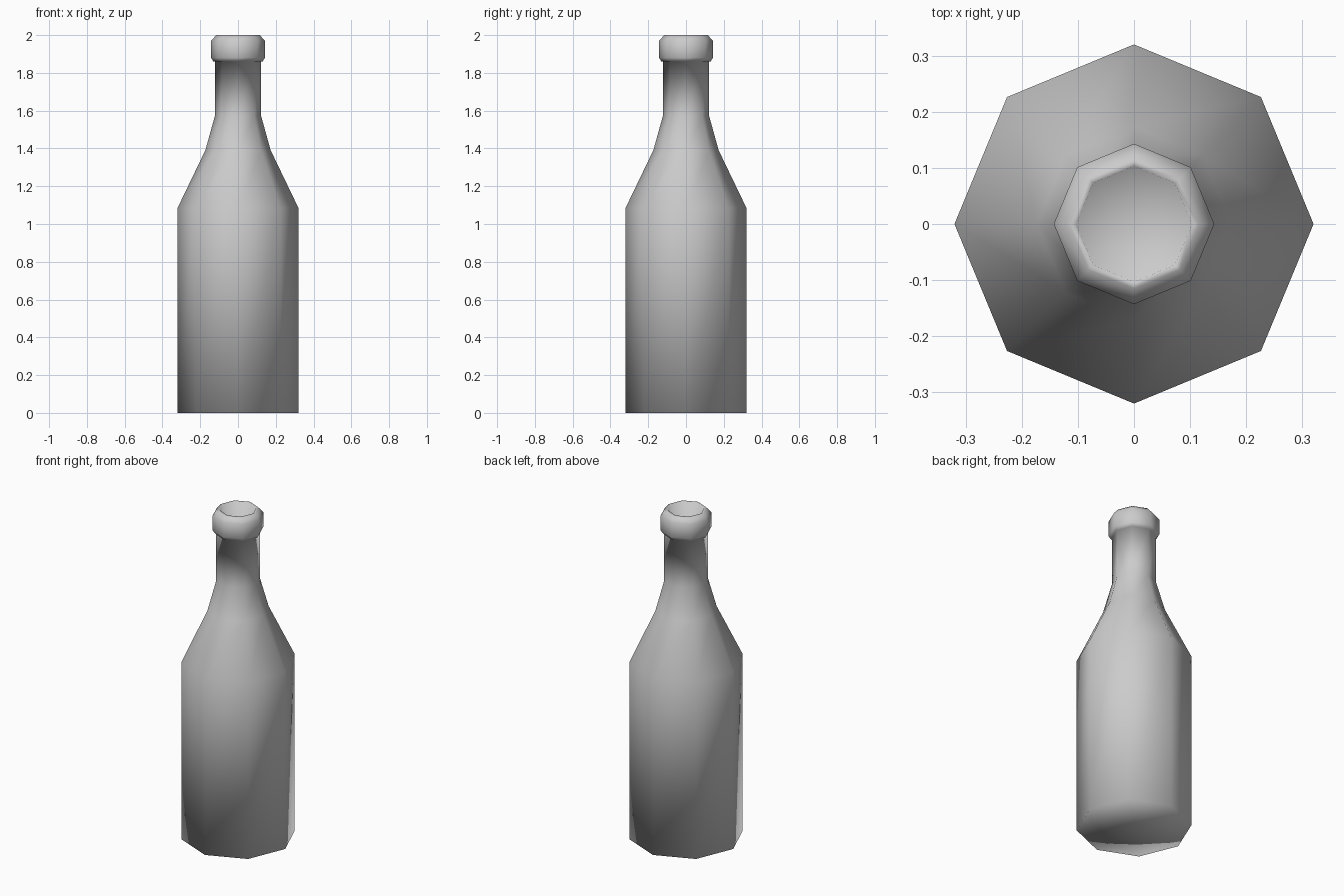
import bpy, bmesh
from math import cos, sin, pi

if "Cube" in bpy.data.objects:
    bpy.data.objects.remove(bpy.data.objects["Cube"])

SIDES = 8

# Bottle outline (radius, height): body, shoulder, neck, lip, mouth rim
PROFILE = [(0.32, 0.0), (0.32, 1.085), (0.173, 1.39), (0.123, 1.57),
           (0.123, 1.86), (0.13, 1.86), (0.143, 1.88), (0.143, 1.97),
           (0.115, 2.0), (0.103, 2.0)]
MOUTH_BOTTOM = 1.65

bm = bmesh.new()
rings = [[bm.verts.new((r * cos(2 * pi * i / SIDES), r * sin(2 * pi * i / SIDES), z))
          for i in range(SIDES)] for r, z in PROFILE]
base_centre = bm.verts.new((0, 0, 0))
mouth_centre = bm.verts.new((0, 0, MOUTH_BOTTOM))

for i in range(SIDES):
    j = (i + 1) % SIDES
    # Outer wall
    for low, high in zip(rings, rings[1:]):
        bm.faces.new((low[i], low[j], high[j], high[i]))
    # Base and tapering mouth recess
    bm.faces.new((rings[0][j], rings[0][i], base_centre))
    bm.faces.new((rings[-1][i], rings[-1][j], mouth_centre))

for face in bm.faces:
    face.smooth = True

mesh = bpy.data.meshes.new("bottle")
bm.to_mesh(mesh)
bm.free()
bottle = bpy.data.objects.new("bottle", mesh)
bpy.context.collection.objects.link(bottle)
